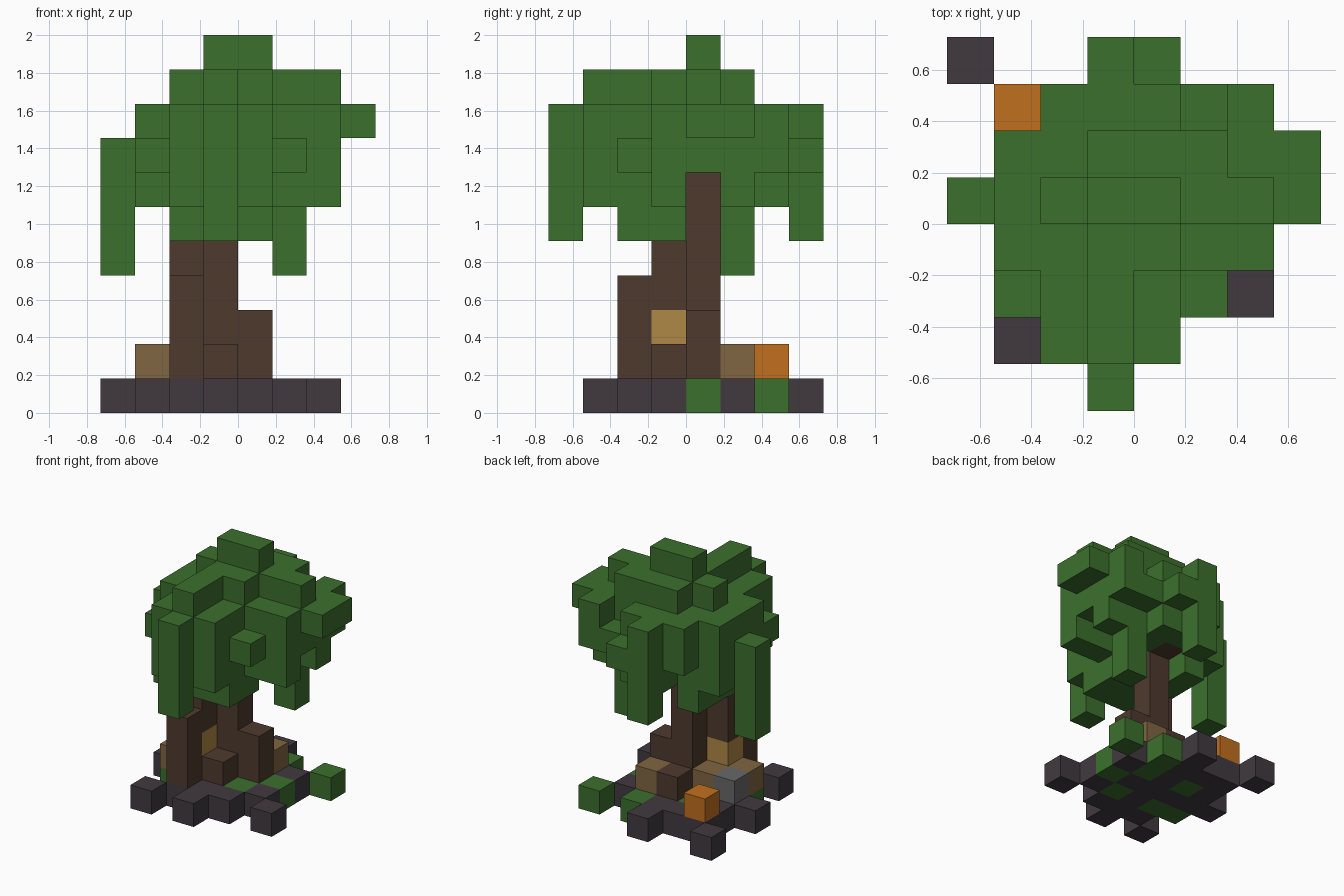
import bpy
import bmesh
from mathutils import Vector

cube = bpy.data.objects.get("Cube")
if cube:
    bpy.data.objects.remove(cube, do_unlink=True)

UNIT = 2 / 11
HALF = 4  # half of the grid width in blocks


def material(name, colour):
    mat = bpy.data.materials.new(name)
    mat.use_nodes = True
    rgba = (*colour, 1)
    mat.diffuse_color = rgba
    mat.node_tree.nodes["Principled BSDF"].inputs["Base Color"].default_value = rgba
    return mat


leaf_green = material("leaf green", (.045, .163, .026))
bark_brown = material("bark brown", (.076, .042, .027))
soil_dark = material("dark soil", (.053, .042, .051))
tan = material("tan wood", (.216, .133, .054))
gold = material("golden wood", (.434, .246, .061))
orange = material("orange", (.533, .162, .014))
grey = material("stone grey", (.14, .14, .14))

# Letter in the plans: part name and material
PARTS = {
    "S": ("ground_soil", soil_dark),
    "M": ("ground_moss", leaf_green),
    "B": ("trunk", bark_brown),
    "T": ("root_blocks", tan),
    "G": ("trunk_knot", gold),
    "O": ("orange_block", orange),
    "R": ("stone_block", grey),
    "L": ("leaf_canopy", leaf_green),
}

# Floor plans from the ground up; rows run from back to front, left to right is -x to +x
EMPTY = "........"
PLANS = [
    # Ground
    ["S..S....", ".SSSM.M.", ".SMSMS..", "SSSSSM..",
     ".MMSMS..", "..SSS.S.", ".S.S....", EMPTY],
    # Trunk and roots
    [EMPTY, ".O......", "...BT...", ".RTBB...",
     ".TBB....", "..B.....", EMPTY, EMPTY],
    [EMPTY, EMPTY, EMPTY, "...BB...",
     "..G.....", "..B.....", EMPTY, EMPTY],
    [EMPTY, EMPTY, EMPTY, "...B....",
     "..B.....", "..B.....", EMPTY, EMPTY],
    # Hanging leaves
    [EMPTY, EMPTY, ".....L..", "L..B....",
     "..B.....", EMPTY, EMPTY, EMPTY],
    ["...L....", EMPTY, "..L..L..", "L.LB....",
     "..LLL...", "..LLL...", EMPTY, "...L...."],
    # Crown
    ["...L....", "...LL...", ".LLBLLL.", "LLLB....",
     ".LLLLLL.", "..LLL...", "..LLL...", "...L...."],
    ["...LL...", "..LLLLL.", ".LLLLLL.", "LLLLLLL.",
     ".LLLLLL.", ".LLLLL..", "..LLL...", "...L...."],
    ["...L....", "..LLL.L.", ".LLLLLLL", ".LLLLLLL",
     ".LLLLLL.", "..LLL...", "..LLL...", "...L...."],
    [EMPTY, EMPTY, "...LLL..", "..LLLLL.",
     "...LL...", "...L....", "...L....", EMPTY],
    [EMPTY, EMPTY, EMPTY, "...LL...",
     EMPTY, EMPTY, EMPTY, EMPTY],
]

blocks = {}
for z, plan in enumerate(PLANS):
    for y, row in enumerate(reversed(plan)):
        for x, letter in enumerate(row):
            if letter in PARTS:
                blocks[x, y, z] = letter


def add_side(bm, cell, axis, sign):
    """One outer square of a block, facing along the signed axis."""
    normal, u, v = Vector(), Vector(), Vector()
    normal[axis] = sign
    u[(axis + 1) % 3] = sign
    v[(axis + 2) % 3] = 1
    centre = Vector(cell) + Vector((.5 - HALF, .5 - HALF, .5)) + normal / 2
    corners = [(-u - v), (u - v), (u + v), (v - u)]
    bm.faces.new([bm.verts.new((centre + c / 2) * UNIT) for c in corners])


# Each part keeps only the sides that touch open air
for letter, (name, mat) in PARTS.items():
    bm = bmesh.new()
    for cell, kind in blocks.items():
        if kind != letter:
            continue
        for axis in range(3):
            for sign in (-1, 1):
                beside = list(cell)
                beside[axis] += sign
                if tuple(beside) not in blocks:
                    add_side(bm, cell, axis, sign)
    bmesh.ops.remove_doubles(bm, verts=bm.verts, dist=.001)
    mesh = bpy.data.meshes.new(name)
    bm.to_mesh(mesh)
    bm.free()
    mesh.materials.append(mat)
    bpy.context.collection.objects.link(bpy.data.objects.new(name, mesh))
